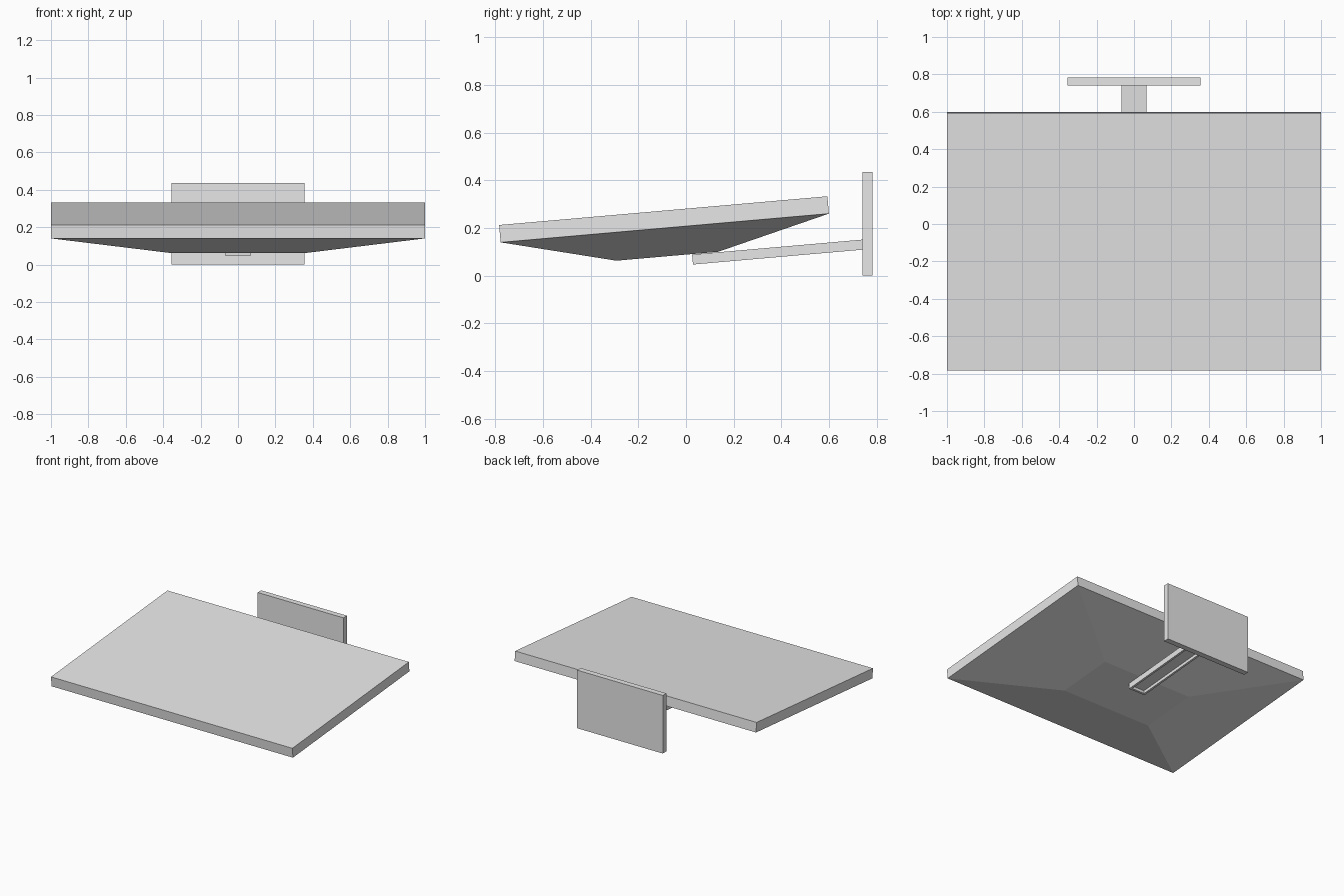
import bpy, bmesh, math
from mathutils import Matrix

cube = bpy.data.objects.get("Cube")
if cube:
    bpy.data.objects.remove(cube, do_unlink=True)

grey = bpy.data.materials.new("light grey")
grey.use_nodes = True
grey.diffuse_color = (0.8, 0.8, 0.8, 1)
grey.node_tree.nodes["Principled BSDF"].inputs["Base Color"].default_value = (0.8, 0.8, 0.8, 1)

# Tray and arm share one tilted frame, hinged at the lower front edge
TILT = Matrix.Translation((0, -0.778, 0.14)) @ Matrix.Rotation(math.radians(5), 4, "X")
WIDTH, LENGTH, THICK = 2.0, 1.383, 0.073


def block(bm, x, y, z):
    """Add a box spanning +-x, and the given y and z ranges."""
    size = (2 * x, y[1] - y[0], z[1] - z[0])
    centre = (0, sum(y) / 2, sum(z) / 2)
    matrix = Matrix.Translation(centre) @ Matrix.Diagonal((*size, 1))
    return bmesh.ops.create_cube(bm, size=1, matrix=matrix)["verts"]


def finish(name, bm, matrix=Matrix()):
    bm.transform(matrix)
    bmesh.ops.recalc_face_normals(bm, faces=bm.faces)
    mesh = bpy.data.meshes.new(name)
    bm.to_mesh(mesh)
    bm.free()
    mesh.materials.append(grey)
    bpy.context.collection.objects.link(bpy.data.objects.new(name, mesh))


def lowest_face(bm):
    bm.normal_update()
    return min(bm.faces, key=lambda f: f.calc_center_median().z)


# Tray: flat slab whose underside is drawn down into a blunt pyramid
bm = bmesh.new()
block(bm, WIDTH / 2, (0, LENGTH), (0, THICK))
base = lowest_face(bm)
base = bmesh.ops.extrude_discrete_faces(bm, faces=[base])["faces"][0]
for v in base.verts:
    v.co.x *= 0.37
    v.co.y = LENGTH / 2 + (v.co.y - LENGTH / 2) * 0.31
    v.co.z = -0.119
finish("tray", bm, TILT)

# Support arm with a long recess in its underside
bm = bmesh.new()
block(bm, 0.068, (0.796, 1.525), (-0.163, -0.121))
under = lowest_face(bm)
bmesh.ops.inset_region(bm, faces=[under], thickness=0.022)
under = bmesh.ops.extrude_discrete_faces(bm, faces=[under])["faces"][0]
bmesh.ops.translate(bm, verts=under.verts, vec=(0, 0, 0.022))
finish("support_arm", bm, TILT)

# Upright mounting plate
bm = bmesh.new()
block(bm, 0.355, (0.74, 0.782), (0, 0.435))
finish("mounting_plate", bm)
